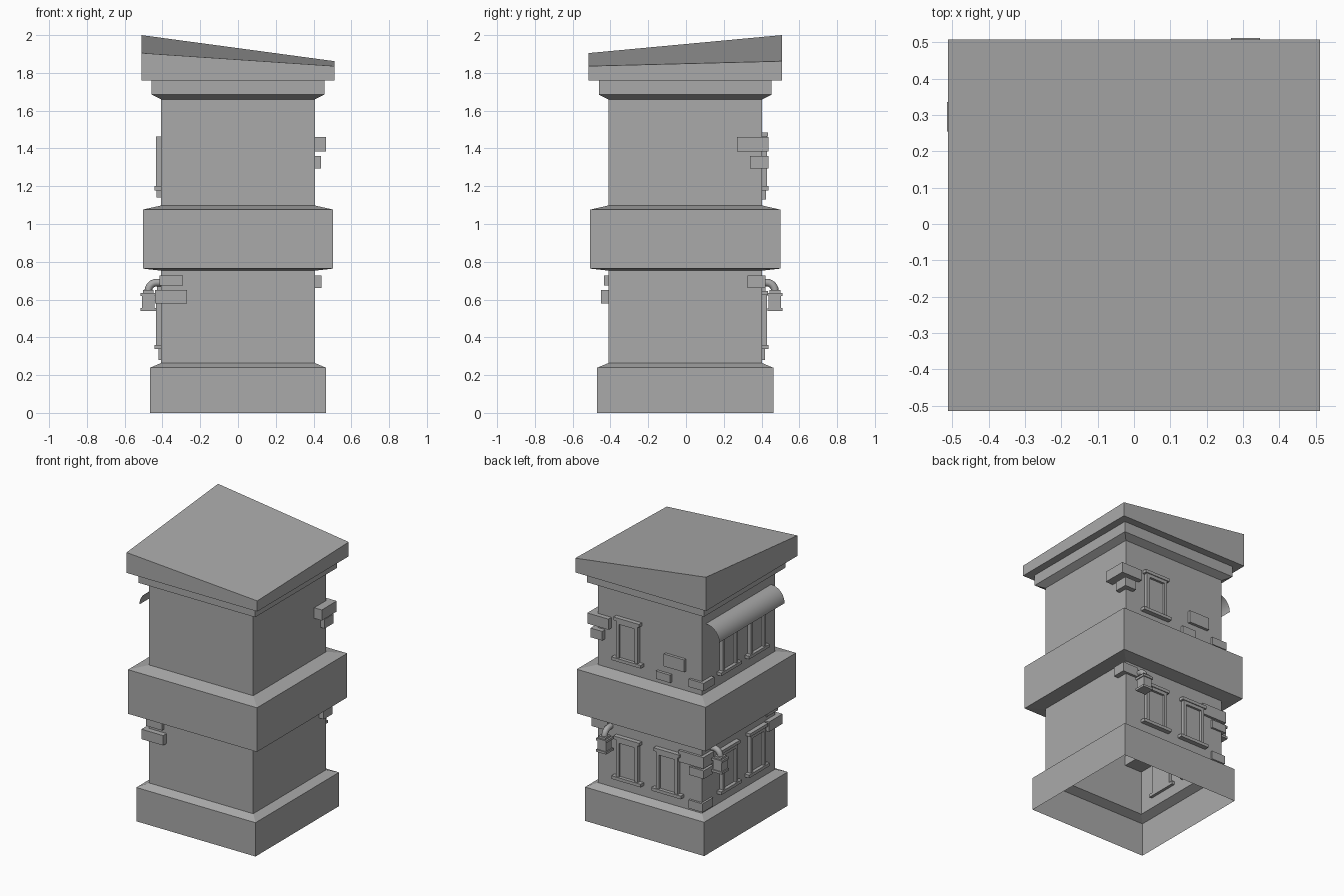
import bpy, bmesh, math
from mathutils import Matrix, Vector

cube = bpy.data.objects.get("Cube")
if cube:
    bpy.data.objects.remove(cube, do_unlink=True)

stone = bpy.data.materials.new("plain_grey")
stone.use_nodes = True
grey = (0.4, 0.4, 0.4, 1)
stone.diffuse_color = grey
stone.node_tree.nodes["Principled BSDF"].inputs["Base Color"].default_value = grey

WALL, CY = 0.407, -0.004          # wall half width, tower centre in y
BACK, SIDE = CY + WALL, -WALL     # back wall y, -x wall x
# wall frames: local x runs along the wall, local y points out of it
ON_BACK = Matrix.Translation((0, BACK, 0))
ON_SIDE = Matrix.Translation((SIDE, 0, 0)) @ Matrix.Rotation(math.pi / 2, 4, 'Z')


def finish(name, bm):
    mesh = bpy.data.meshes.new(name)
    bm.to_mesh(mesh)
    bm.free()
    mesh.materials.append(stone)
    obj = bpy.data.objects.new(name, mesh)
    bpy.context.collection.objects.link(obj)
    return obj


def add_box(bm, lo, hi, matrix=Matrix()):
    lo, hi = Vector(lo), Vector(hi)
    place = Matrix.Translation((lo + hi) / 2) @ Matrix.Diagonal((*(hi - lo), 1))
    bmesh.ops.create_cube(bm, size=1, matrix=matrix @ place)


def box(name, lo, hi, matrix=Matrix()):
    bm = bmesh.new()
    add_box(bm, lo, hi, matrix)
    return finish(name, bm)


# Tower shell: square rings stacked up the profile, open at the bottom
profile = [(0.466, 0), (0.466, 0.239), (WALL, 0.264), (WALL, 0.753),
           (0.504, 0.764), (0.504, 1.076), (WALL, 1.098), (WALL, 1.66),
           (0.457, 1.685), (0.457, 1.761), (0.511, 1.761)]
corners = [(-1, -1), (1, -1), (1, 1), (-1, 1)]
roof_heights = [1.905, 1.836, 1.862, 2.0]
bm = bmesh.new()
rings = [[bm.verts.new((sx * h, CY + sy * h, z)) for sx, sy in corners]
         for h, z in profile]
rings.append([bm.verts.new((sx * 0.511, CY + sy * 0.511, z))
              for (sx, sy), z in zip(corners, roof_heights)])
for low, high in zip(rings, rings[1:]):
    for i in range(4):
        j = (i + 1) % 4
        bm.faces.new((low[i], low[j], high[j], high[i]))
bm.faces.new(rings[-1])
finish("tower_shell", bm)


# Windows: jambs, head, pane, sill and an optional lintel
def window(name, wall, u, sill_z, lintel=True):
    bm = bmesh.new()
    top = sill_z + 0.285
    for s in (-1, 1):
        a, b = sorted((u + s * 0.062, u + s * 0.085))
        add_box(bm, (a, -0.02, sill_z + 0.02), (b, 0.026, top), wall)
    add_box(bm, (u - 0.062, -0.02, top - 0.023), (u + 0.062, 0.026, top), wall)
    add_box(bm, (u - 0.062, -0.02, sill_z + 0.02), (u + 0.062, 0.01, top - 0.023), wall)
    add_box(bm, (u - 0.115, -0.02, sill_z), (u + 0.115, 0.034, sill_z + 0.022), wall)
    if lintel:
        add_box(bm, (u - 0.1, -0.02, top), (u + 0.1, 0.032, top + 0.022), wall)
    finish(name, bm)


LOWER, UPPER = 0.338, 1.178
window("back_upper_window", ON_BACK, 0.163, UPPER)
for n, u in enumerate((0.163, -0.15)):
    window(f"back_lower_window_{n + 1}", ON_BACK, u, LOWER)
for n, u in enumerate((0.12, -0.19)):
    window(f"side_upper_window_{n + 1}", ON_SIDE, u, UPPER, lintel=False)
    window(f"side_lower_window_{n + 1}", ON_SIDE, u, LOWER)

# Awning: thin quarter-round sheet over the upper side windows
bm = bmesh.new()
rows = []
for i in range(13):
    a = math.pi / 2 * i / 12
    x, z = SIDE - 0.105 * math.sin(a), 1.482 + 0.105 * math.cos(a)
    rows.append([bm.verts.new((x, y, z)) for y in (-0.37, 0.36)])
for p, q in zip(rows, rows[1:]):
    bm.faces.new((p[0], p[1], q[1], q[0])).smooth = True
finish("awning", bm)

# Stone blocks wrapping the corners
box("left_back_upper_block_1", (0.30, 0.27, 1.385), (0.466, 0.437, 1.46))
box("left_back_upper_block_2", (0.35, 0.34, 1.295), (0.44, 0.437, 1.36))
box("left_back_lower_block", (0.32, 0.325, 0.66), (0.443, 0.42, 0.727))
box("right_front_block_1", (-0.415, -0.435, 0.675), (-0.29, -0.31, 0.727))
box("right_front_block_2", (-0.44, -0.45, 0.58), (-0.27, -0.30, 0.65))
box("right_back_middle_block_1", (-0.43, 0.30, 0.59), (-0.235, 0.42, 0.67))
box("right_back_middle_block_2", (-0.43, 0.31, 0.517), (-0.315, 0.417, 0.575))
box("right_back_low_block", (-0.422, 0.30, 0.28), (-0.314, 0.418, 0.34))
box("right_back_upper_block", (-0.432, 0.30, 1.14), (-0.314, 0.42, 1.195))

# Loose bricks on the back wall
box("back_brick_large", (-0.282, -0.02, 1.235), (-0.122, 0.02, 1.322), ON_BACK)
box("back_brick_small", (-0.173, -0.02, 1.13), (-0.06, 0.02, 1.185), ON_BACK)


# Wall lamps: bent pipe with a square lantern hanging from it
def lamp(name, wall, u):
    out, sides, radius, bend = 0.068, 12, 0.02, 0.045
    path = [(-0.02, 0.69, 0)]
    for i in range(7):
        a = math.pi / 2 * i / 6
        path.append((out - bend + bend * math.sin(a), 0.69 - bend + bend * math.cos(a), a))
    path.append((out, 0.63, math.pi / 2))
    bm = bmesh.new()
    loops = []
    for y, z, a in path:
        ring = []
        for k in range(sides):
            t = 2 * math.pi * k / sides
            r = radius * math.sin(t)
            ring.append(bm.verts.new(wall @ Vector(
                (u + radius * math.cos(t), y + r * math.sin(a), z + r * math.cos(a)))))
        loops.append(ring)
    for p, q in zip(loops, loops[1:]):
        for k in range(sides):
            m = (k + 1) % sides
            bm.faces.new((p[k], p[m], q[m], q[k])).smooth = True
    # lantern tiers: half width, bottom, top
    for h, z0, z1 in ((0.028, 0.636, 0.65), (0.04, 0.62, 0.636),
                      (0.033, 0.556, 0.62), (0.04, 0.54, 0.556)):
        add_box(bm, (u - h, out - h, z0), (u + h, out + h, z1), wall)
    bmesh.ops.recalc_face_normals(bm, faces=bm.faces)
    finish(name, bm)


lamp("back_lamp", ON_BACK, 0.307)
lamp("side_lamp", ON_SIDE, 0.295)
